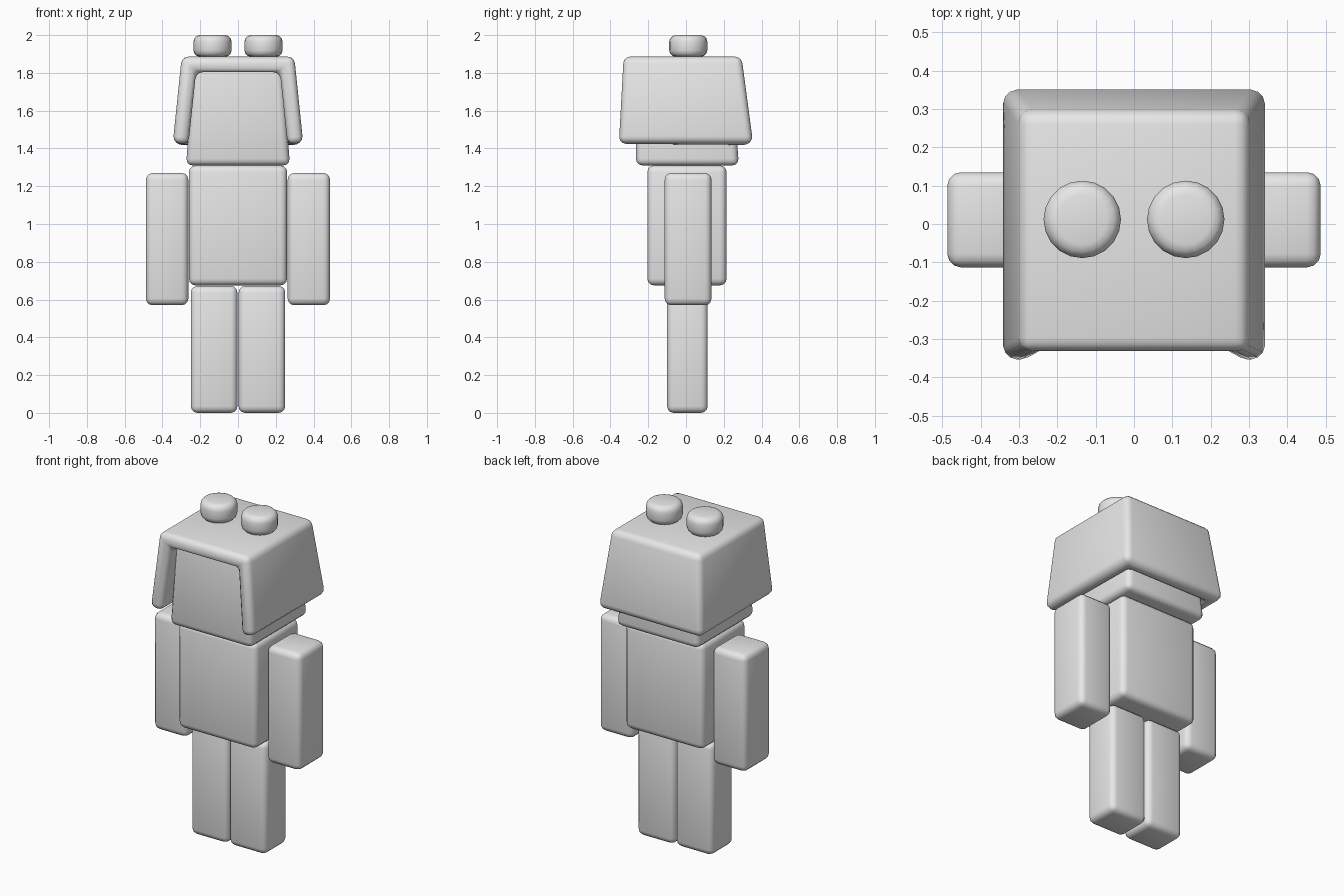
import bpy
import bmesh

cube = bpy.data.objects.get("Cube")
if cube:
    bpy.data.objects.remove(cube, do_unlink=True)

grey = bpy.data.materials.new("plain_grey")
grey.use_nodes = True
grey.diffuse_color = (0.8, 0.8, 0.8, 1)
grey.node_tree.nodes["Principled BSDF"].inputs["Base Color"].default_value = (0.8, 0.8, 0.8, 1)


def finish(name, bm, bevel, thickness=0):
    """Turn a bmesh into a rounded, smooth-shaded object."""
    bmesh.ops.recalc_face_normals(bm, faces=bm.faces)
    mesh = bpy.data.meshes.new(name)
    bm.to_mesh(mesh)
    bm.free()
    mesh.materials.append(grey)
    mesh.shade_smooth()
    obj = bpy.data.objects.new(name, mesh)
    bpy.context.collection.objects.link(obj)
    if thickness:
        shell = obj.modifiers.new("shell", "SOLIDIFY")
        shell.thickness = thickness
        shell.offset = -1
        shell.use_even_offset = True
    rounding = obj.modifiers.new("rounding", "BEVEL")
    rounding.width = bevel
    rounding.segments = 3
    rounding.limit_method = "ANGLE"
    return obj


def tapered_box(bottom, top):
    """Box between two rectangles, each (x0, x1, y0, y1, z)."""
    bm = bmesh.new()
    rings = []
    for x0, x1, y0, y1, z in (bottom, top):
        rings.append([bm.verts.new(p) for p in
                      ((x0, y0, z), (x1, y0, z), (x1, y1, z), (x0, y1, z))])
    low, high = rings
    bm.faces.new(low[::-1])
    bm.faces.new(high)
    for i in range(4):
        j = (i + 1) % 4
        bm.faces.new((low[i], low[j], high[j], high[i]))
    return bm


def box(name, x0, x1, y0, y1, z0, z1, bevel=0.035):
    return finish(name, tapered_box((x0, x1, y0, y1, z0), (x0, x1, y0, y1, z1)), bevel)


# Torso
box("torso", -0.26, 0.26, -0.205, 0.215, 0.675, 1.31)

# Arms and legs, with a stud on each side of the crown
for side, s in (("left", 1), ("right", -1)):
    arm_x = sorted((s * 0.263, s * 0.487))
    leg_x = sorted((s * 0.003, s * 0.25))
    box(side + "_arm", *arm_x, -0.113, 0.135, 0.57, 1.27)
    box(side + "_leg", *leg_x, -0.10, 0.115, 0, 0.672)
    bm = bmesh.new()
    bmesh.ops.create_cone(bm, cap_ends=True, segments=20, radius1=0.101, radius2=0.101, depth=0.115)
    bmesh.ops.translate(bm, vec=(s * 0.135, 0.012, 1.9425), verts=bm.verts)
    finish(side + "_stud", bm, 0.035)

# Head, narrowing where it sits inside the hood
finish("head", tapered_box((-0.275, 0.275, -0.265, 0.28, 1.31),
                           (-0.235, 0.235, -0.265, 0.24, 1.84)), 0.035)

# Flared hood, open at the front and underneath
bm = tapered_box((-0.345, 0.345, -0.355, 0.355, 1.43),
                 (-0.298, 0.298, -0.332, 0.294, 1.886))
bm.faces.ensure_lookup_table()
bmesh.ops.delete(bm, geom=[bm.faces[0], bm.faces[2]], context="FACES_ONLY")
finish("hood", bm, 0.035, thickness=0.083)
